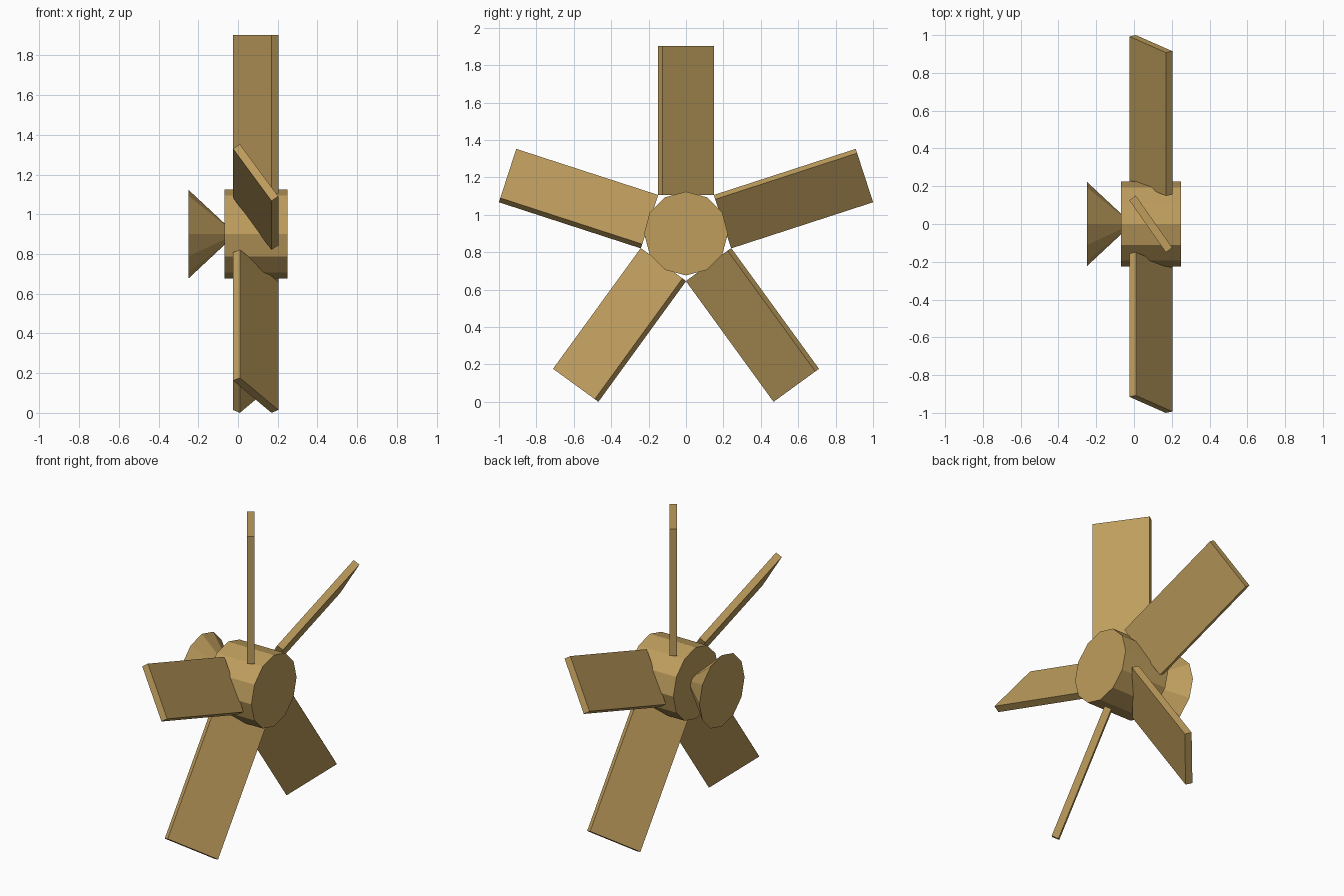
import bpy, bmesh, math
from mathutils import Matrix

if "Cube" in bpy.data.objects:
    bpy.data.objects.remove(bpy.data.objects["Cube"])

AXIS_Z = 0.9      # height of the rotor axis, which runs along x
BLADES = 5
PITCH = math.radians(35)

tan = bpy.data.materials.new("tan")
tan.diffuse_color = (0.52, 0.34, 0.11, 1)
tan.use_nodes = True
tan.node_tree.nodes["Principled BSDF"].inputs["Base Color"].default_value = tan.diffuse_color


def finish(name, bm):
    mesh = bpy.data.meshes.new(name)
    bmesh.ops.recalc_face_normals(bm, faces=bm.faces)
    bm.to_mesh(mesh)
    bm.free()
    mesh.materials.append(tan)
    obj = bpy.data.objects.new(name, mesh)
    obj.location.z = AXIS_Z
    bpy.context.collection.objects.link(obj)
    return obj


def turned(name, x0, x1, r0, r1):
    """12-sided cylinder or cone lying along x."""
    bm = bmesh.new()
    m = Matrix.Translation(((x0 + x1) / 2, 0, 0)) @ Matrix.Rotation(math.pi / 2, 4, 'Y')
    bmesh.ops.create_cone(bm, cap_ends=True, segments=12, radius1=r0, radius2=r1,
                          depth=x1 - x0, matrix=m)
    return finish(name, bm)


def blade(name, angle):
    """Flat pitched board, standing up, then swung around the axis."""
    r0, r1 = 0.205, 1.003
    bm = bmesh.new()
    m = (Matrix.Rotation(angle, 4, 'X')
         @ Matrix.Translation((0.089, 0, (r0 + r1) / 2))
         @ Matrix.Rotation(PITCH, 4, 'Z')
         @ Matrix.Diagonal((0.042, 0.337, r1 - r0, 1)))
    bmesh.ops.create_cube(bm, size=1, matrix=m)
    return finish(name, bm)


# Hub and the flared cone whose tip sinks into it
turned("hub", -0.069, 0.25, 0.224, 0.224)
turned("rear_cone", -0.25, -0.01, 0.224, 0.0)

# Blades
for i in range(BLADES):
    blade(f"blade_{i + 1}", i * math.tau / BLADES)
